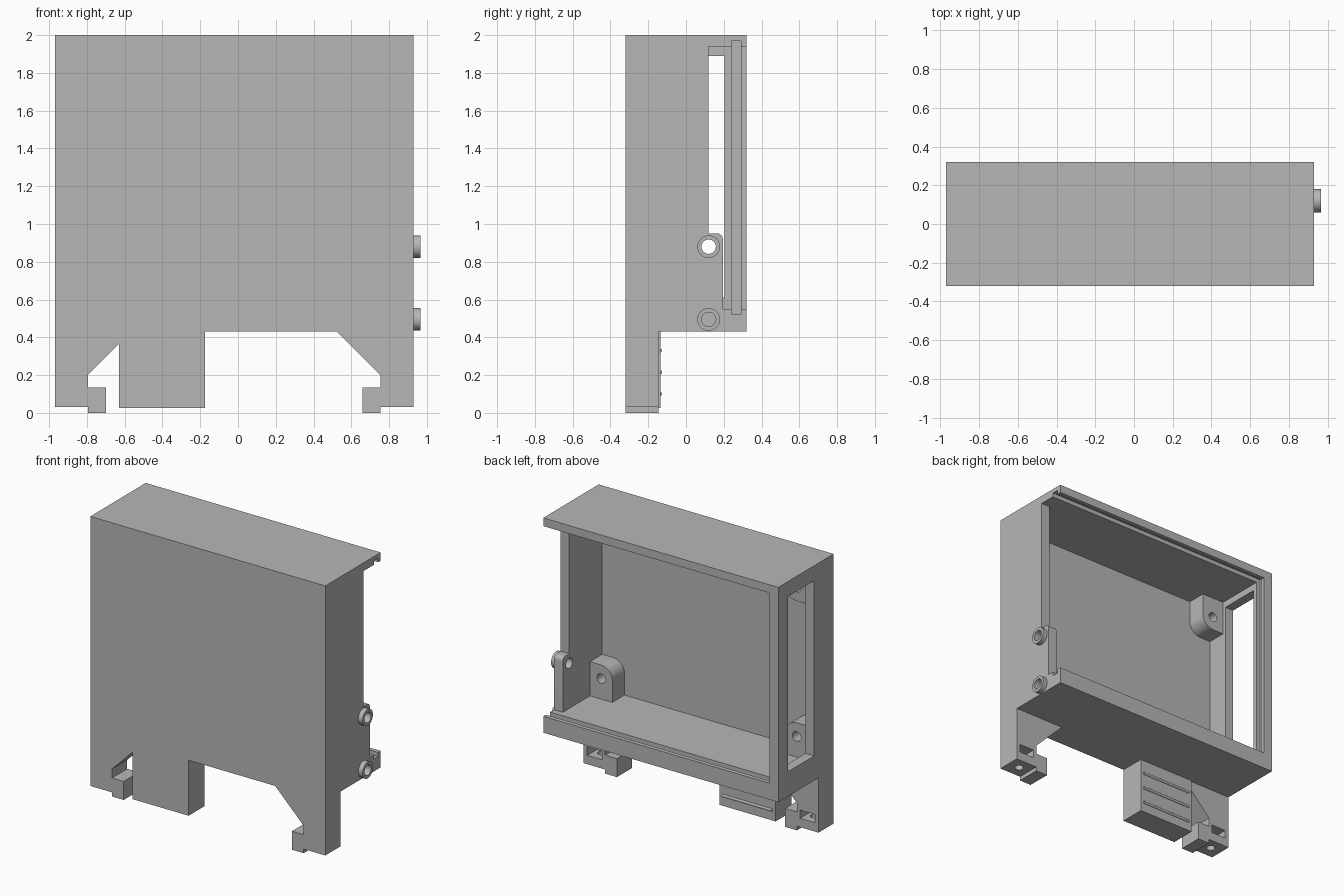
import bpy
import bmesh
import math

old = bpy.data.objects.get("Cube")
if old:
    bpy.data.objects.remove(old, do_unlink=True)

grey = bpy.data.materials.new("plain grey")
grey.use_nodes = True
COLOR = (0.47, 0.47, 0.47, 1)
grey.diffuse_color = COLOR
grey.node_tree.nodes["Principled BSDF"].inputs["Base Color"].default_value = COLOR

MID = -0.02                       # centre plane of the case
X0, X1 = -0.97, 0.93              # case sides
Y0, Y1 = -0.32, 0.32              # case front and back
Z0, Z1 = 0.43, 2.0                # case bottom and top
FLOOR, ROOF = 0.55, 1.94          # inner faces
PANEL = -0.26                     # inner face of front panel
WALL = 0.07
GROOVE = (0.24, 0.29)             # lid channel in y
LEG_BACK = -0.145


def prism(name, points, axis, lo, hi):
    """Extrude a 2D outline along an axis (the other two stay in order)."""
    bm = bmesh.new()
    verts = []
    for p in points:
        co = list(p)
        co.insert("xyz".index(axis), lo)
        verts.append(bm.verts.new(co))
    face = bm.faces.new(verts)
    grown = bmesh.ops.extrude_face_region(bm, geom=[face])["geom"]
    shift = [0, 0, 0]
    shift["xyz".index(axis)] = hi - lo
    bmesh.ops.translate(bm, vec=shift, verts=[g for g in grown if isinstance(g, bmesh.types.BMVert)])
    bmesh.ops.recalc_face_normals(bm, faces=bm.faces)
    mesh = bpy.data.meshes.new(name)
    bm.to_mesh(mesh)
    bm.free()
    mesh.materials.append(grey)
    obj = bpy.data.objects.new(name, mesh)
    bpy.context.collection.objects.link(obj)
    return obj


def box(name, x, y, z):
    return prism(name, [(x[0], y[0]), (x[1], y[0]), (x[1], y[1]), (x[0], y[1])], "z", *z)


def arc(a, b, r, start, end, n=10):
    angles = [math.radians(start + (end - start) * i / n) for i in range(n + 1)]
    return [(a + r * math.cos(t), b + r * math.sin(t)) for t in angles]


def rod(name, a, b, r, axis, lo, hi, n=32):
    return prism(name, arc(a, b, r, 0, 360, n)[:-1], axis, lo, hi)


def cut(obj, *cutters):
    for c in cutters:
        mod = obj.modifiers.new("cut", "BOOLEAN")
        mod.operation, mod.solver, mod.object = "DIFFERENCE", "EXACT", c
    graph = bpy.context.evaluated_depsgraph_get()
    mesh = bpy.data.meshes.new_from_object(obj.evaluated_get(graph))
    obj.modifiers.clear()
    obj.data = mesh
    for c in cutters:
        bpy.data.objects.remove(c, do_unlink=True)
    return obj


def flip(points, mirrored):
    return [(2 * MID - a, b) for a, b in points] if mirrored else points


# Front panel
box("front_panel", (X0, X1), (Y0, PANEL), (Z0, Z1))

# Floor and ceiling with the lid channel
g0, g1 = GROOVE


def slab(name, outer, inner, deep):
    return prism(name, [(PANEL, outer), (Y1, outer), (Y1, inner), (g1, inner), (g1, deep),
                        (g0, deep), (g0, inner), (PANEL, inner)], "x", X0 + WALL, X1)


floor = slab("floor", Z0, FLOOR, 0.52)
slab("ceiling", Z1, ROOF, 1.97)

# Windowed side wall
cut(box("window_wall", (X0, X0 + WALL), (PANEL, Y1), (Z0, Z1)),
    box("window_cutter", (X0 - 0.1, X0 + 0.2), (-0.095, 0.205), (0.61, 1.89)),
    box("groove_cutter", (X0 + 0.04, X0 + 0.2), GROOVE, (0.52, 1.97)))

# Open side wall with the rounded ear
EAR_Y, EAR_Z, EAR_R = 0.195, 0.95, 0.03
RING_Y, RING_Z, RING_R, BORE = 0.12, (0.88, 0.495), 0.06, 0.038
wall = prism("open_wall", [(PANEL, FLOOR), (EAR_Y, FLOOR)]
             + arc(EAR_Y - EAR_R, EAR_Z - EAR_R, EAR_R, 0, 90, 6)
             + [(RING_Y, EAR_Z), (RING_Y, ROOF), (PANEL, ROOF)], "x", X1 - WALL, X1)
cut(wall, rod("bore_cutter", RING_Y, RING_Z[0], BORE, "x", 0.8, 1))
cut(floor, rod("bore_cutter", RING_Y, RING_Z[1], BORE, "x", 0.85, 1))

# Collars on the open side
for label, z in zip(("upper", "lower"), RING_Z):
    cut(rod(label + "_collar", RING_Y, z, RING_R, "x", X1, 0.965),
        rod("bore_cutter", RING_Y, z, BORE, "x", 0.9, 1))

# Screw bosses in the four inner corners
side = X1 - WALL
R = 0.09
for mirrored in (False, True):
    for top in (False, True):
        height = 0.25
        outline = [(side, 0), (side, height)]
        outline += arc(side - 0.18 + R, height - R, R, 90, 180) + [(side - 0.18, 0)]
        hole = arc(side - R, height - 0.1, 0.035, 0, 360, 24)[:-1]
        place = lambda pts: flip([(a, ROOF - b if top else FLOOR + b) for a, b in pts], mirrored)
        name = ("right" if mirrored else "left") + ("_top" if top else "_bottom") + "_boss"
        cut(prism(name, place(outline), "y", PANEL, -0.12),
            prism("hole_cutter", place(hole), "y", -0.24, 0))

# Hooked legs with nut pockets and screw holes
LEG = [(X1, 0.03), (0.755, 0.03), (0.755, 0), (0.66, 0), (0.66, 0.135),
       (0.755, 0.135), (0.755, 0.2), (0.525, Z0), (X1, Z0)]
for mirrored in (False, True):
    name = ("right" if mirrored else "left") + "_leg"
    pocket = [(0.78, 0.095), (0.9, 0.095), (0.9, 0.155), (0.78, 0.155)]
    hole_x = flip([(0.84, 0)], mirrored)[0][0]
    leg = prism(name, flip(LEG, mirrored), "y", Y0, LEG_BACK)
    cut(leg, prism("pocket_cutter", flip(pocket, mirrored), "y", -0.28, 0))
    cut(leg, rod("hole_cutter", hole_x, -0.23, 0.03, "z", -0.1, 0.12, 24))

# Ribbed block between the legs
box("lower_block", (-0.63, -0.175), (Y0, -0.135), (0.025, Z0))
for i in range(3):
    rod(f"block_rib_{i + 1}", -0.136, 0.1 + 0.115 * i, 0.01, "x", -0.605, -0.2, 12)

# Smooth round surfaces, keep edges crisp
bpy.ops.object.select_all(action="DESELECT")
for obj in bpy.context.collection.objects:
    if obj.type == "MESH" and grey.name in obj.data.materials:
        obj.select_set(True)
        bpy.context.view_layer.objects.active = obj
bpy.ops.object.shade_smooth_by_angle(angle=math.radians(35))
